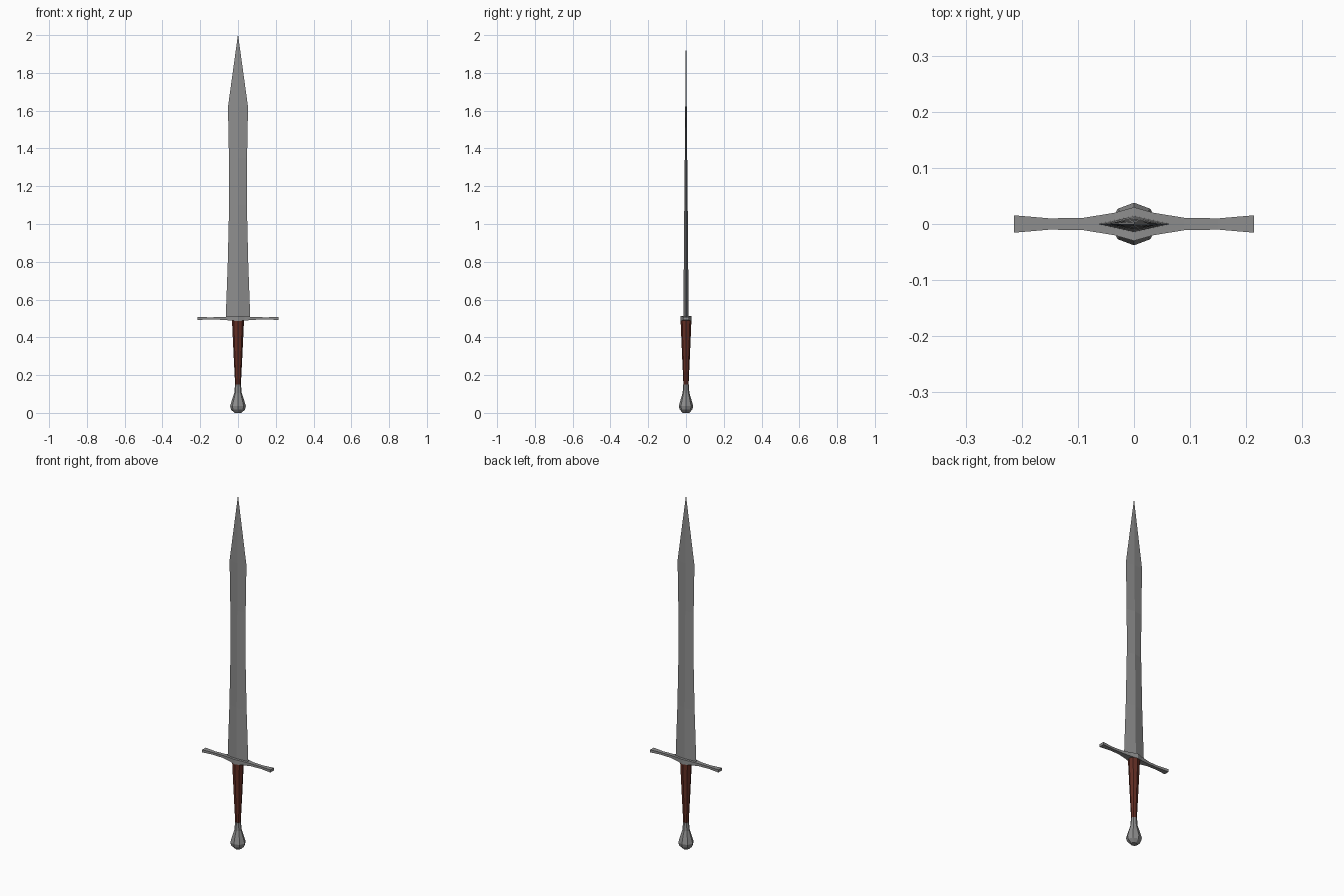
import bpy, bmesh, math

if "Cube" in bpy.data.objects:
    bpy.data.objects.remove(bpy.data.objects["Cube"])


def material(name, rgb):
    m = bpy.data.materials.new(name)
    m.diffuse_color = (*rgb, 1)
    m.use_nodes = True
    m.node_tree.nodes["Principled BSDF"].inputs["Base Color"].default_value = m.diffuse_color
    return m


steel = material("steel_grey", (0.27, 0.27, 0.27))
leather = material("brown_leather", (0.125, 0.028, 0.018))


def loft(name, rings, mat):
    """Skin a list of equal-length point rings and cap both ends."""
    bm = bmesh.new()
    vs = [[bm.verts.new(p) for p in ring] for ring in rings]
    n = len(vs[0])
    for a, b in zip(vs, vs[1:]):
        for i in range(n):
            j = (i + 1) % n
            bm.faces.new((a[i], a[j], b[j], b[i]))
    bm.faces.new(vs[0][::-1])
    bm.faces.new(vs[-1])
    bmesh.ops.remove_doubles(bm, verts=bm.verts, dist=1e-5)
    bmesh.ops.recalc_face_normals(bm, faces=bm.faces)
    me = bpy.data.meshes.new(name)
    bm.to_mesh(me)
    bm.free()
    me.materials.append(mat)
    ob = bpy.data.objects.new(name, me)
    bpy.context.collection.objects.link(ob)
    return ob


def oval(z, rx, ry, n=8):
    return [(rx * math.cos(i * math.tau / n), ry * math.sin(i * math.tau / n), z)
            for i in range(n)]


# Blade: diamond section, waisted, then tapering to the point
loft("blade", [oval(z, rx, ry, 4) for z, rx, ry in [
    (0.50, 0.065, 0.0145), (0.80, 0.054, 0.0115), (1.10, 0.047, 0.009),
    (1.35, 0.048, 0.0065), (1.62, 0.053, 0.004), (2.0, 0.0006, 0.0006)]], steel)

# Crossguard: rectangular section, mirrored about the centre
half = [(0.0, 0.030, 0.014), (0.035, 0.020, 0.011), (0.09, 0.011, 0.007),
        (0.15, 0.010, 0.006), (0.214, 0.0155, 0.0075)]
stations = [(-x, w, h) for x, w, h in half[:0:-1]] + half
loft("crossguard", [[(x, -w, 0.5 - h), (x, w, 0.5 - h), (x, w, 0.5 + h), (x, -w, 0.5 + h)]
                    for x, w, h in stations], steel)

# Grip: eight-sided taper
loft("grip", [oval(0.145, 0.015, 0.0135), oval(0.32, 0.024, 0.0215),
              oval(0.495, 0.032, 0.029)], leather)

# Pommel: eight-sided flared knob
loft("pommel", [oval(z, r * 1.1, r) for z, r in [
    (0.0, 0.017), (0.018, 0.034), (0.036, 0.038), (0.065, 0.030),
    (0.105, 0.018), (0.15, 0.0145)]], steel)
